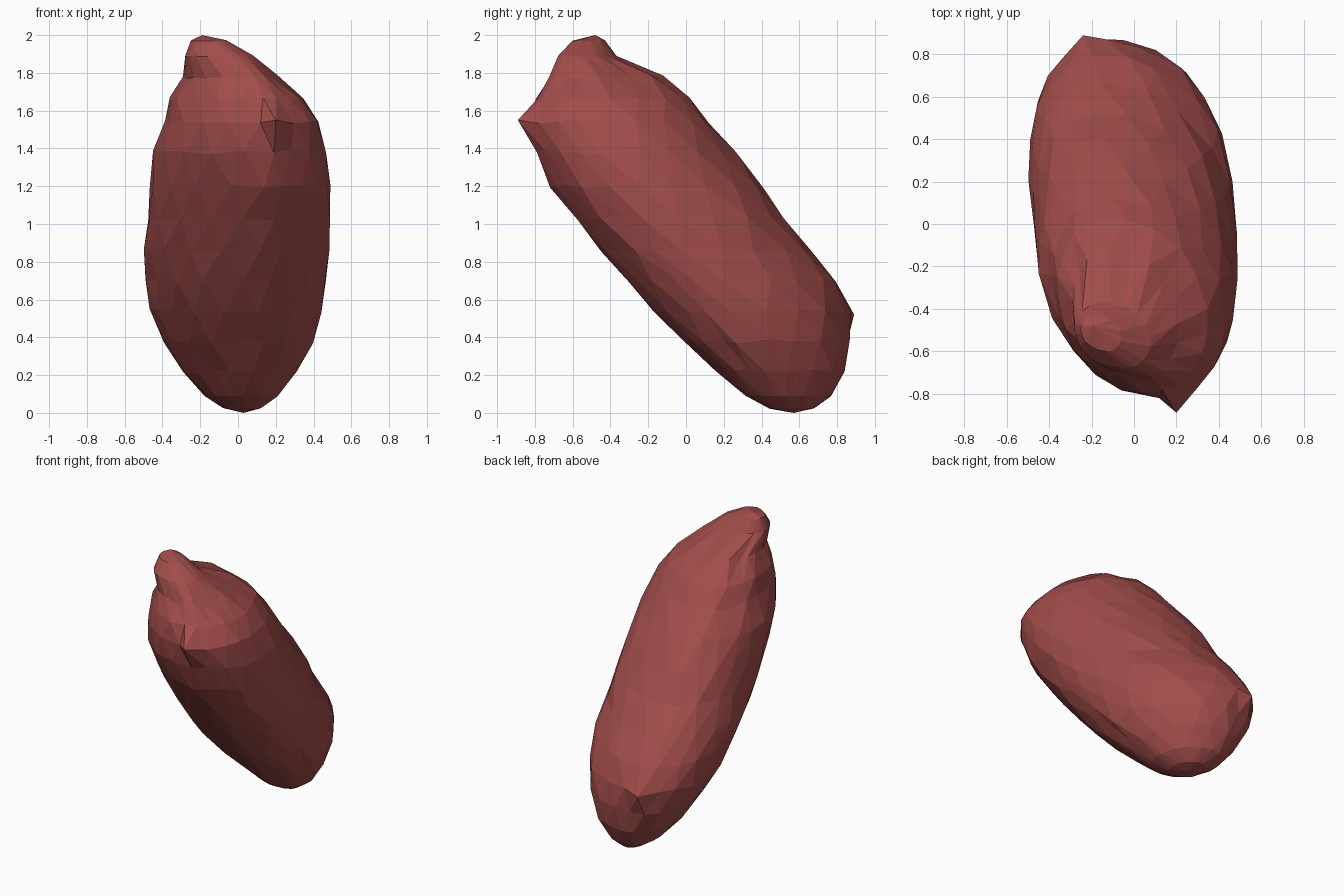
import bpy, bmesh, random
from math import sin, cos, tau
from mathutils import Vector

if "Cube" in bpy.data.objects:
    bpy.data.objects.remove(bpy.data.objects["Cube"])

random.seed(4)
SEG = 20

# Horizontal slices from the top down: z, front y, back y, left x, right x
SLICES = [
    (1.97, -.60, -.43, -.25, -.06), (1.89, -.68, -.37, -.28, .08),
    (1.78, -.73, -.13, -.29, .21), (1.66, -.79, .03, -.36, .35),
    (1.54, -.83, .13, -.39, .43), (1.38, -.79, .26, -.45, .47),
    (1.20, -.71, .41, -.47, .49), (1.03, -.58, .53, -.48, .49),
    (.86, -.45, .66, -.495, .48), (.70, -.32, .80, -.49, .47),
    (.54, -.17, .87, -.465, .44), (.38, -.01, .865, -.40, .40),
    (.22, .16, .84, -.29, .31), (.09, .31, .77, -.18, .21),
    (.025, .44, .68, -.08, .12)]


def outline(yf, yb, xl, xr, a):
    """Skewed oval through its four extreme points."""
    mx, my = (xl + xr) / 2, (yf + yb) / 2
    w, d = (xr - xl) / 2, (yb - yf) / 2
    c, s = cos(a), sin(a)
    y_side = my + d * (-.22 if c > 0 else .2)    # right leans forward, left back
    x_end = mx + w * (-.3 if s > 0 else .25)     # back leans left, front right
    x = x_end + c * ((xr - x_end) if c > 0 else (x_end - xl))
    y = y_side + s * ((yb - y_side) if s > 0 else (y_side - yf))
    return x, y


# Lumpy tuber body: staggered rings give irregular triangles
bm = bmesh.new()
rings = []
for i, (z, yf, yb, xl, xr) in enumerate(SLICES):
    ring = []
    lump = .012 if 1 < i < len(SLICES) - 2 else .003
    for j in range(SEG):
        a = tau * (j + .5 * (i % 2) + random.uniform(-.15, .15)) / SEG
        x, y = outline(yf, yb, xl, xr, a)
        ring.append(bm.verts.new((x + random.uniform(-.4, .4) * lump,
                                  y + random.uniform(-1, 1) * lump,
                                  z + random.uniform(-1, 1) * lump)))
    rings.append(ring)

for i in range(len(rings) - 1):
    a, b = rings[i], rings[i + 1]
    for j in range(SEG):
        k = (j + 1) % SEG
        if i % 2:
            tris = ((a[j], b[k], b[j]), (a[j], a[k], b[k]))
        else:
            tris = ((a[j], a[k], b[j]), (b[j], a[k], b[k]))
        for t in tris:
            bm.faces.new(t)

# End caps
for ring, tip in ((rings[0], (-.19, -.48, 2)), (rings[-1], (.03, .57, 0))):
    p = bm.verts.new(tip)
    for j in range(SEG):
        bm.faces.new((ring[j], ring[(j + 1) % SEG], p))

# Sprout nub at the front, blunt corner at the lower back
for spot in ((.2, -.89, 1.55), (-.24, .89, .52)):
    spot = Vector(spot)
    min(bm.verts, key=lambda v: (v.co - spot).length).co = spot

bmesh.ops.recalc_face_normals(bm, faces=bm.faces)
mesh = bpy.data.meshes.new("tuber")
bm.to_mesh(mesh)
bm.free()
tuber = bpy.data.objects.new("tuber", mesh)
bpy.context.collection.objects.link(tuber)

# Reddish skin
skin = bpy.data.materials.new("red_skin")
skin.diffuse_color = (.36, .075, .07, 1)
skin.use_nodes = True
skin.node_tree.nodes["Principled BSDF"].inputs["Base Color"].default_value = skin.diffuse_color
mesh.materials.append(skin)
